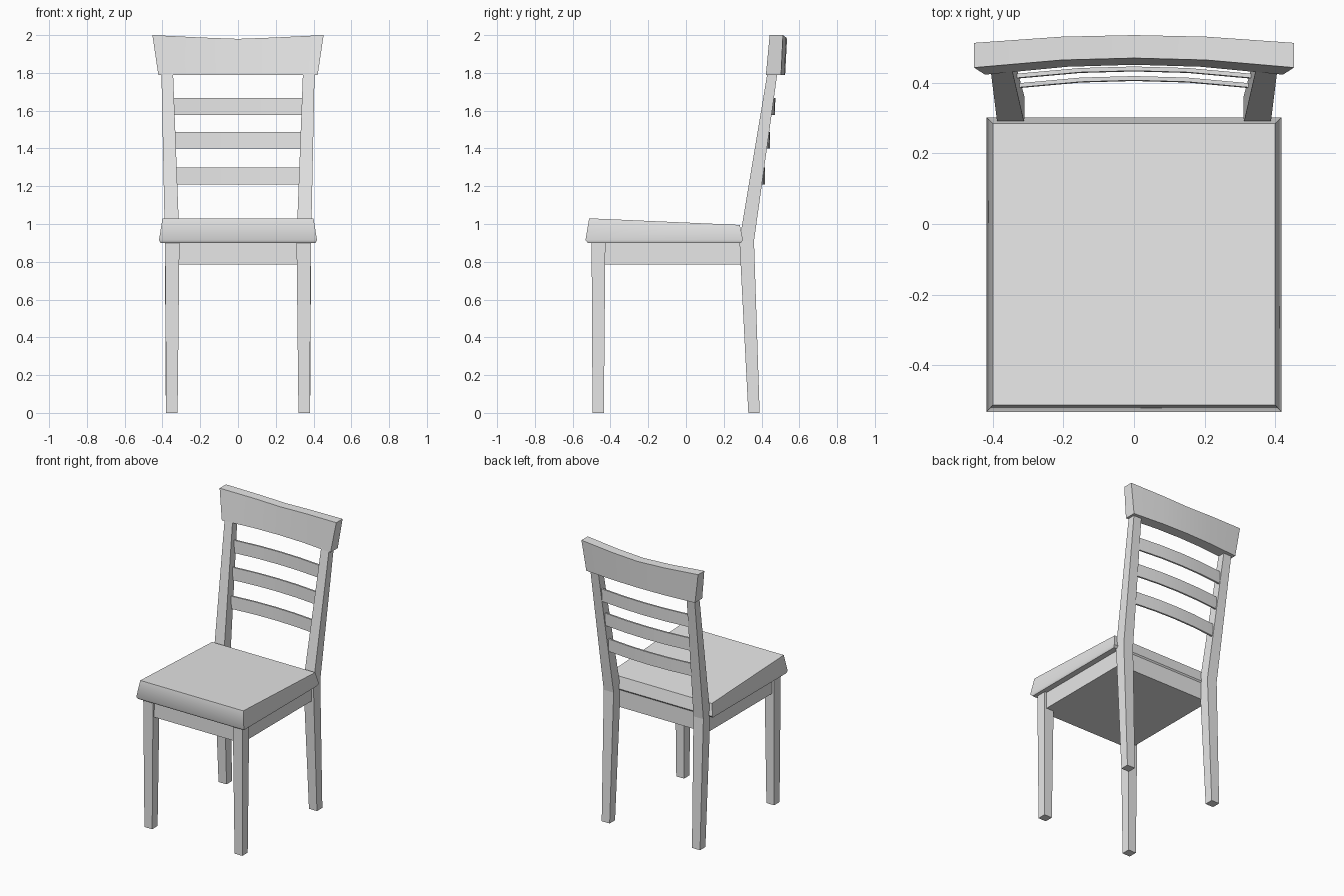
import bpy, bmesh, math

cube = bpy.data.objects.get("Cube")
if cube:
    bpy.data.objects.remove(cube, do_unlink=True)

grey = bpy.data.materials.new("painted_grey")
grey.use_nodes = True
colour = (0.8, 0.8, 0.8, 1)
grey.diffuse_color = colour
grey.node_tree.nodes["Principled BSDF"].inputs["Base Color"].default_value = colour


def loft(name, rings, smooth_angle=None):
    """Skin a run of four-cornered sections into a closed solid."""
    bm = bmesh.new()
    rows = [[bm.verts.new(p) for p in ring] for ring in rings]
    for a, b in zip(rows, rows[1:]):
        for i in range(4):
            j = (i + 1) % 4
            bm.faces.new((a[i], a[j], b[j], b[i]))
    bm.faces.new(rows[0][::-1])
    bm.faces.new(rows[-1])
    bmesh.ops.recalc_face_normals(bm, faces=bm.faces)
    mesh = bpy.data.meshes.new(name)
    bm.to_mesh(mesh)
    bm.free()
    mesh.materials.append(grey)
    obj = bpy.data.objects.new(name, mesh)
    bpy.context.collection.objects.link(obj)
    if smooth_angle:
        bpy.ops.object.select_all(action='DESELECT')
        obj.select_set(True)
        bpy.context.view_layer.objects.active = obj
        bpy.ops.object.shade_smooth_by_angle(angle=math.radians(smooth_angle))
    return obj


def level(x0, x1, y0, y1, z, z_back=None):
    """Horizontal rectangle, optionally sloping towards the back."""
    zb = z if z_back is None else z_back
    return [(x0, y0, z), (x1, y0, z), (x1, y1, zb), (x0, y1, zb)]


# Seat cushion with a rounded lower edge and a sloping top
loft("seat", [
    level(-0.41, 0.41, -0.52, 0.29, 0.90),
    level(-0.418, 0.418, -0.532, 0.302, 0.915),
    level(-0.40, 0.40, -0.513, 0.285, 1.03, 0.995),
], 50)

# Apron below the seat
loft("seat_apron", [level(-0.37, 0.37, -0.485, 0.295, z) for z in (0.785, 0.905)])

# Legs, with the back pair rising into the backrest
for side, s in (("left", 1), ("right", -1)):
    loft("front_leg_" + side, [
        level(s * 0.32, s * 0.38, -0.495, -0.435, 0),
        level(s * 0.31, s * 0.386, -0.50, -0.427, 0.905),
    ])
    loft("back_leg_" + side, [
        level(s * 0.32, s * 0.382, 0.33, 0.39, 0),
        level(s * 0.31, s * 0.387, 0.283, 0.36, 0.91),
        level(s * 0.345, s * 0.406, 0.436, 0.488, 1.83),
    ])

stations = (-1, -0.45, 0, 0.45, 1)

# Curved backrest slats
for name, z, y, half in (("lower", 1.21, 0.384, 0.335),
                         ("middle", 1.40, 0.411, 0.34),
                         ("upper", 1.578, 0.438, 0.345)):
    rings = []
    for t in stations:
        yc = y + 0.021 * (1 - t * t)
        x = t * half
        rings.append([(x, yc, z), (x, yc + 0.012, z),
                      (x, yc + 0.014, z + 0.088), (x, yc + 0.002, z + 0.088)])
    loft("slat_" + name, rings, 30)

# Flared, curved top rail with a dipped upper edge
rings = []
for t in stations:
    bow = 1 - t * t
    dip = 2.0 - 0.02 * (1 - abs(t) ** 1.2)
    rings.append([(t * 0.422, 0.423 + 0.028 * bow, 1.79),
                  (t * 0.422, 0.503 + 0.022 * bow, 1.79),
                  (t * 0.453, 0.513 + 0.022 * bow, dip),
                  (t * 0.453, 0.443 + 0.027 * bow, dip)])
loft("top_rail", rings, 30)
